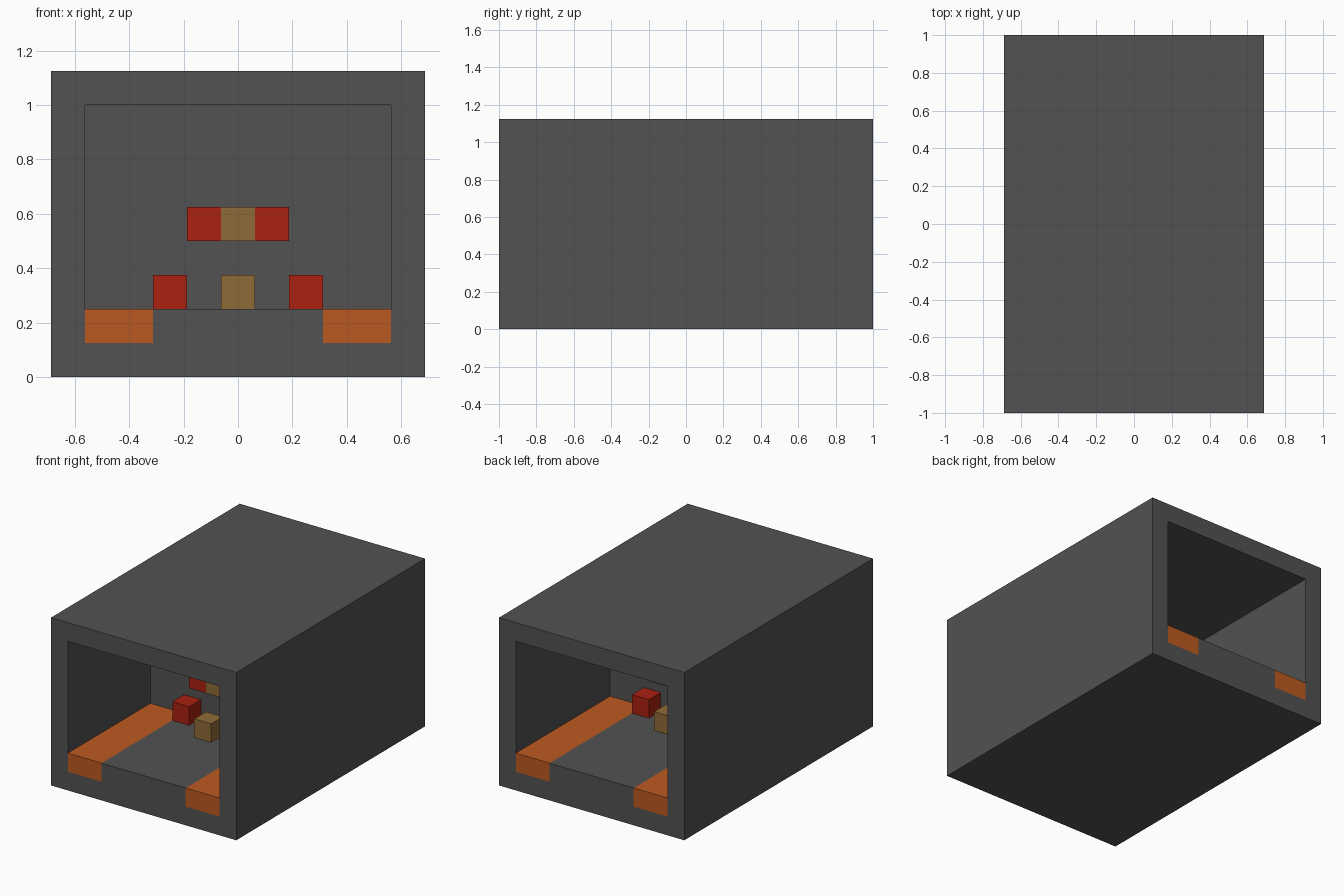
import bpy
import bmesh

default_cube = bpy.data.objects.get("Cube")
if default_cube:
    bpy.data.objects.remove(default_cube, do_unlink=True)

U = 0.125  # modelling unit: every part sits on this grid


def material(name, rgb):
    mat = bpy.data.materials.new(name)
    mat.use_nodes = True
    mat.diffuse_color = (*rgb, 1)
    mat.node_tree.nodes["Principled BSDF"].inputs["Base Color"].default_value = (*rgb, 1)
    return mat


GREY = material("dark grey", (0.085, 0.085, 0.085))
ORANGE = material("orange", (0.5, 0.102, 0.015))
RED = material("red", (0.4, 0.015, 0.005))
TAN = material("tan", (0.275, 0.147, 0.037))


def add_object(name, bm, mat):
    bmesh.ops.recalc_face_normals(bm, faces=bm.faces[:])
    mesh = bpy.data.meshes.new(name)
    bm.to_mesh(mesh)
    bm.free()
    mesh.materials.append(mat)
    obj = bpy.data.objects.new(name, mesh)
    bpy.context.collection.objects.link(obj)
    return obj


def box(name, low, high, mat):
    """Box between two corners given in grid units."""
    bm = bmesh.new()
    bmesh.ops.create_cube(bm, size=1)
    for v in bm.verts:
        v.co = [(l if c < 0 else h) * U for c, l, h in zip(v.co, low, high)]
    return add_object(name, bm, mat)


# Tunnel shell: half of the cross-section (x, z), mirrored and swept along y.
# The floor is notched on each side to hold the strips.
outer = [(0, 0), (5.5, 0), (5.5, 9), (0, 9)]
inner = [(0, 8), (4.5, 8), (4.5, 1), (2.5, 1), (2.5, 2), (0, 2)]
bm = bmesh.new()
profile = bm.faces.new([bm.verts.new((x * U, -8 * U, z * U)) for x, z in outer + inner])
sweep = bmesh.ops.extrude_face_region(bm, geom=[profile])
for v in sweep["geom"]:
    if isinstance(v, bmesh.types.BMVert):
        v.co.y = 8 * U
# Leave the centre plane open so the two halves join cleanly
seam = [f for f in bm.faces if all(abs(v.co.x) < 0.001 for v in f.verts)]
bmesh.ops.delete(bm, geom=seam, context="FACES")
shell = add_object("tunnel_shell", bm, GREY)
shell.modifiers.new("Mirror", "MIRROR").use_axis[0] = True

# Dividing wall across the middle
box("dividing_wall", (-4.5, -1, 2), (4.5, 0, 8), GREY)

# Floor strips along both sides
for side, x in (("right", -4.5), ("left", 2.5)):
    box(f"{side}_floor_strip", (x, -8, 1), (x + 2, 8, 2), ORANGE)

# Matching blocks on both faces of the wall: (name, x, distance from wall, z, material)
blocks = [
    ("right_floor_block", -2.5, 0, 2, RED),
    ("left_floor_block", 1.5, 0, 2, RED),
    ("middle_floor_block", -0.5, 1, 2, TAN),
    ("right_wall_block", -1.5, 0, 4, RED),
    ("middle_wall_block", -0.5, 0, 4, TAN),
    ("left_wall_block", 0.5, 0, 4, RED),
]
for name, x, gap, z, mat in blocks:
    for end, y in (("front", -2 - gap), ("back", gap)):
        box(f"{end}_{name}", (x, y, z), (x + 1, y + 1, z + 1), mat)
